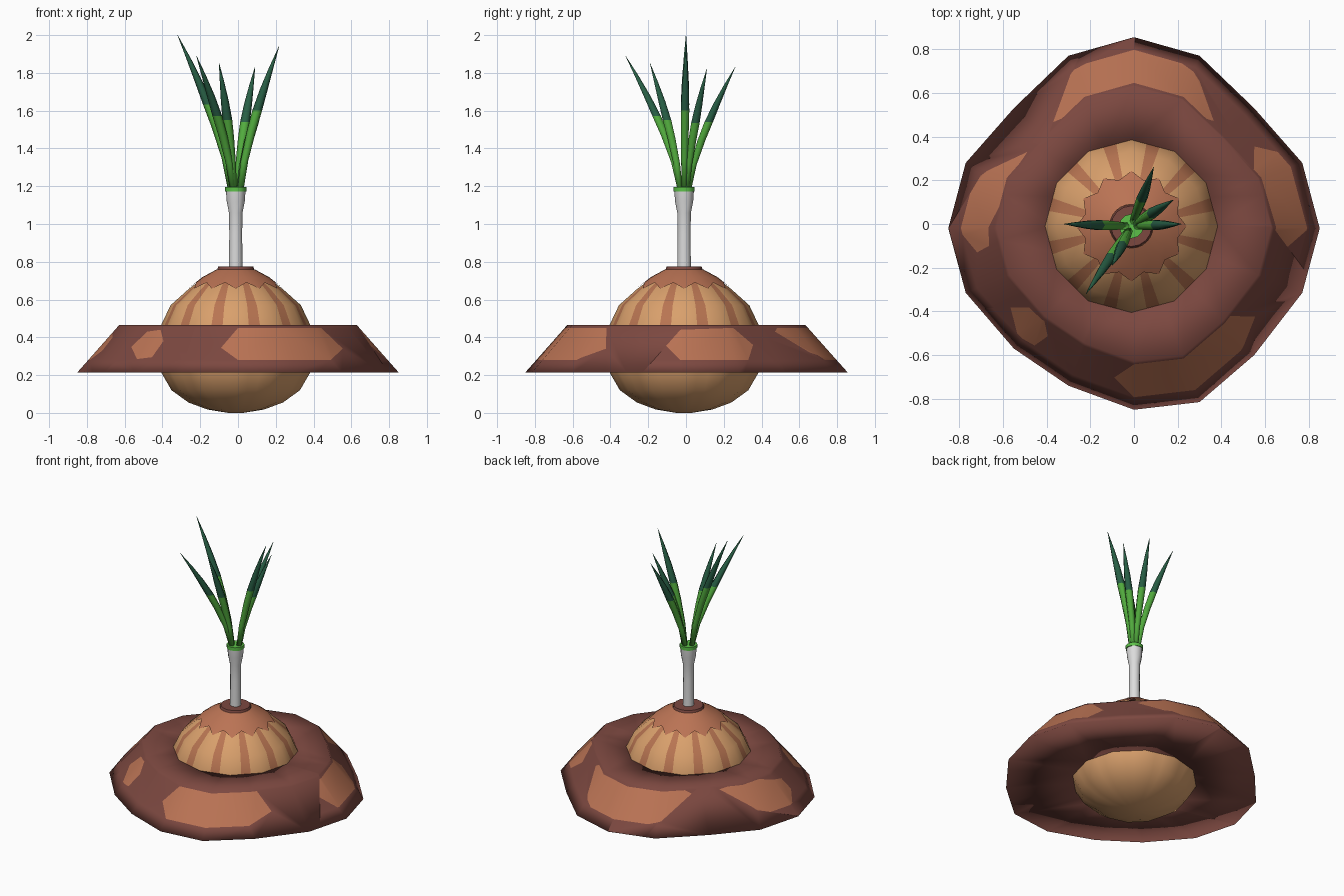
import bpy, bmesh, math
from mathutils import Vector

if "Cube" in bpy.data.objects:
    bpy.data.objects.remove(bpy.data.objects["Cube"])


def material(name, hex_code):
    lin = [(int(hex_code[i:i + 2], 16) / 255) for i in (0, 2, 4)]
    lin = [c / 12.92 if c <= 0.04045 else ((c + 0.055) / 1.055) ** 2.4 for c in lin]
    m = bpy.data.materials.new(name)
    m.diffuse_color = (*lin, 1)
    m.use_nodes = True
    m.node_tree.nodes["Principled BSDF"].inputs["Base Color"].default_value = m.diffuse_color
    return m


brown = material("dark_brown", "7C4840")
rust = material("rust_patch", "BA7354")
tan = material("tan_skin", "D9A06C")
stripe = material("stripe_brown", "B97552")
white = material("stem_white", "DCDCDC")
lime = material("ring_green", "5CC048")
green = material("leaf_green", "52AC3E")
dark = material("leaf_dark_green", "285F45")

CX, CY = -0.012, -0.01   # the bulb and stem sit slightly off centre


def circle(r, z, n, cx=CX, cy=CY):
    return [Vector((cx + r * math.cos(math.tau * k / n), cy + r * math.sin(math.tau * k / n), z))
            for k in range(n)]


def loft(name, rings, mats, mat_rule=lambda i, j: 0, caps=True, loop=False, edit=None, angle=None):
    """Skin a stack of equal rings; loop joins the last ring to the first."""
    bm = bmesh.new()
    vs = [[bm.verts.new(p) for p in ring] for ring in rings]
    n = len(rings[0])
    for i in range(len(rings) if loop else len(rings) - 1):
        a, b = vs[i], vs[(i + 1) % len(rings)]
        for j in range(n):
            k = (j + 1) % n
            bm.faces.new((a[j], a[k], b[k], b[j])).material_index = mat_rule(i, j)
    if caps and not loop:
        bm.faces.new(vs[0][::-1]).material_index = mat_rule(0, 0)
        bm.faces.new(vs[-1]).material_index = mat_rule(len(rings) - 2, 0)
    bmesh.ops.recalc_face_normals(bm, faces=bm.faces)
    if edit:
        edit(bm)
    me = bpy.data.meshes.new(name)
    bm.to_mesh(me)
    bm.free()
    ob = bpy.data.objects.new(name, me)
    bpy.context.collection.objects.link(ob)
    for m in mats:
        me.materials.append(m)
    me.shade_smooth()
    if angle:
        me.set_sharp_from_angle(angle=math.radians(angle))
    return ob


# Wide brim: sixteen-sided ring with a sloped outside and flat underside
rim = [(0.85, -0.02), (0.77, 0.28), (0.55, 0.53), (0.30, 0.77), (0, 0.855), (-0.30, 0.77),
       (-0.55, 0.53), (-0.77, 0.28), (-0.85, -0.02), (-0.77, -0.315), (-0.55, -0.57),
       (-0.30, -0.74), (0, -0.85), (0.30, -0.815), (0.55, -0.60), (0.77, -0.315)]
brim_rings = [[Vector((x * s, y * s, z)) for x, y in rim]
              for s, z in ((1, 0.215), (0.74, 0.465), (0.44, 0.465), (0.44, 0.215))]

# Patches: axis seen along, side of that axis, outline as (other axis, z)
patches = [
    (1, -1, [(0, .45), (.44, .45), (.555, .34), (.49, .28), (0, .28), (-.09, .345)]),
    (1, -1, [(-.565, .35), (-.48, .43), (-.41, .44), (-.395, .38), (-.455, .295), (-.535, .285)]),
    (0, 1, [(-.105, .355), (-.03, .44), (.25, .45), (.355, .36), (.33, .28), (-.03, .28)]),
    (1, 1, [(-.37, .43), (-.29, .30), (-.22, .28), (.22, .28), (.30, .32), (.365, .43), (.33, .45), (-.33, .45)]),
    (0, -1, [(.33, .44), (.22, .31), (.14, .28), (-.05, .28), (-.13, .33), (-.10, .40), (.08, .45), (.28, .45)]),
]


def cut_patches(bm):
    for axis, side, outline in patches:
        def at(u, z):
            return Vector((u, 0, z)) if axis == 1 else Vector((0, u, z))
        pts = [at(u, z) for u, z in outline]
        mid = sum(pts, Vector()) / len(pts)
        bm.normal_update()
        inside = [f for f in bm.faces if 0.1 < f.normal.z < 0.95
                  and f.calc_center_median()[axis] * side > 0.02]
        for a, b in zip(pts, pts[1:] + pts[:1]):
            no = (b - a).cross(Vector((0, 1, 0)) if axis == 1 else Vector((1, 0, 0))).normalized()
            if no.dot(mid - a) < 0:
                no = -no
            geom = set(inside)
            for f in inside:
                geom.update(f.edges)
                geom.update(f.verts)
            res = bmesh.ops.bisect_plane(bm, geom=list(geom), dist=1e-5, plane_co=a, plane_no=no)
            faces = {g for g in res["geom"] if isinstance(g, bmesh.types.BMFace)}
            inside = [f for f in faces if f.is_valid and no.dot(f.calc_center_median() - a) > 0]
        for f in inside:
            f.material_index = 1


loft("brim", brim_rings, [brown, rust], loop=True, edit=cut_patches)

# Bulb: twelve-sided lathe, each side split in three so the middle strip is a stripe
SIDES = 12


def bulb_ring(r, z):
    ring = circle(r, z, SIDES)
    out = []
    for j in range(SIDES):
        a, b = ring[j], ring[(j + 1) % SIDES]
        out += [a, a.lerp(b, 0.35), a.lerp(b, 0.65)]
    return out


profile = [(0.04, 0), (0.15, 0.018), (0.25, 0.055), (0.34, 0.12), (0.395, 0.215), (0.41, 0.34),
           (0.395, 0.465), (0.345, 0.57), (0.25, 0.655), (0.19, 0.70), (0.08, 0.755)]
loft("bulb", [bulb_ring(r, z) for r, z in profile], [tan, stripe],
     lambda i, j: 1 if i >= 5 and j % 3 == 1 else 0)

# Jagged cap around the top of the bulb
cap_edge = [v if k % 2 == 0 else Vector((CX + (v.x - CX) * 0.86, CY + (v.y - CY) * 0.86, 0.69))
            for k, v in enumerate(circle(0.253, 0.658, 24))]
loft("jagged_cap", [cap_edge, circle(0.178, 0.718, 24), circle(0.10, 0.76, 24)], [rust], caps=False)
loft("cap_lip", [circle(0.10, 0.752, 16), circle(0.093, 0.774, 16)], [brown], angle=30)

# White stem and green ring
loft("stem", [circle(r, z, 12) for r, z in
              ((0.036, 0.74), (0.034, 0.95), (0.036, 1.06), (0.048, 1.12), (0.052, 1.18))],
     [white], angle=40)
loft("stem_ring", [circle(0.056, 1.172, 12), circle(0.056, 1.195, 12)], [lime], angle=40)

# Leaves: tapered tubes bending outwards, darker in the upper half
tips = [(-0.32, 0, 2.0), (-0.22, -0.32, 1.89), (-0.10, -0.19, 1.85),
        (0.09, 0.26, 1.83), (0.18, 0.11, 1.82), (0.217, 0, 1.94)]
steps = [(0, .017), (.2, .020), (.4, .024), (.55, .026), (.7, .021), (.85, .012), (1, .001)]
for n, (x, y, z) in enumerate(tips):
    d = Vector((x - CX, y - CY)).normalized() * 0.025
    rings = []
    for t, r in steps:
        f = t ** 1.4
        rings.append(circle(r, 1.185 + (z - 1.185) * t, 6,
                            (CX + d.x) * (1 - f) + x * f, (CY + d.y) * (1 - f) + y * f))
    loft(f"leaf_{n + 1}", rings, [green, dark], lambda i, j: 1 if i >= 3 else 0)
